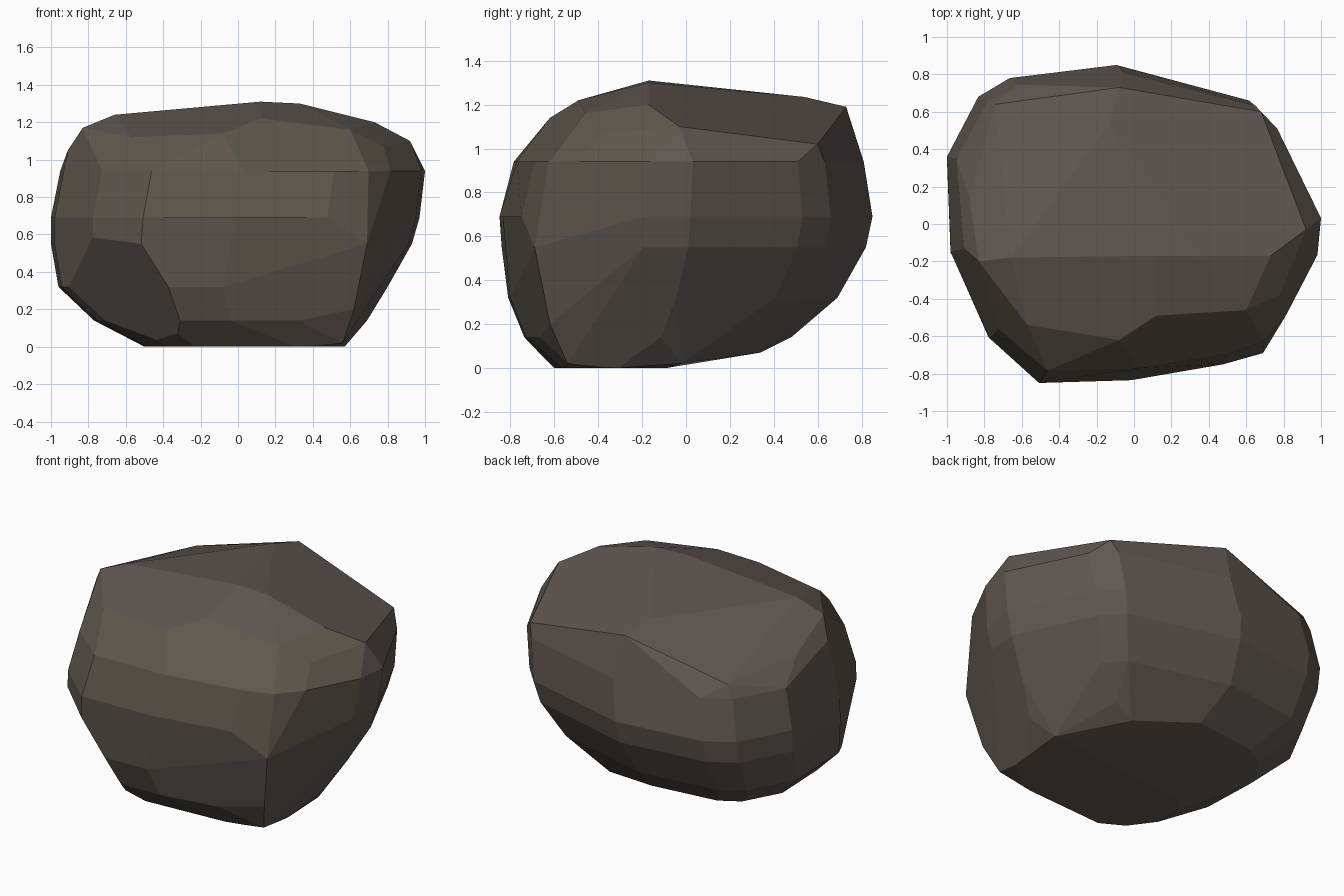
import bpy, bmesh, math
from mathutils import Vector

if "Cube" in bpy.data.objects:
    bpy.data.objects.remove(bpy.data.objects["Cube"])

# Plan outline of the boulder at its widest
outline = [(1, .02), (.98, -.19), (.81, -.53), (.69, -.68), (.5, -.75), (0, -.835),
           (-.5, -.85), (-.77, -.61), (-.98, -.15), (-1, .36), (-.83, .68), (-.66, .78),
           (-.08, .85), (.64, .66), (.76, .53)]

# Height, then the left, right, front and back limits of the outline there
levels = [(0, -.5, .57, -.6, -.03),
          (.14, -.77, .69, -.74, .48),
          (.32, -.96, .80, -.815, .69),
          (.55, -1, .93, -.84, .82),
          (.69, -1, .97, -.85, .85),
          (.94, -.95, 1, -.785, .81)]

# Ridge running left to right across the crown
ridge = [(-.91, -.13, 1.05), (-.83, -.20, 1.17), (-.66, -.18, 1.24), (.12, -.17, 1.31),
         (.33, -.17, 1.30), (.73, -.17, 1.20), (.92, -.03, 1.10)]
# Corners of the sloping plateau behind it
plateau = [(-.88, .14, 1.06), (-.74, .64, 1.02), (-.08, .73, 1.19),
           (-.13, .54, 1.235), (.68, .60, 1.02)]
# Brow in front of it
brow = [(-.57, -.54, 1.12), (-.08, -.62, 1.14),
        (.12, -.49, 1.22), (.60, -.46, 1.16), (.78, -.38, 1.07)]
# Front right corner and the underside
foot = [(.69, -.69, .55), (.62, -.62, .2), (.56, -.54, .02),
        (.58, -.02, .02), (.3, .34, .07)]

bm = bmesh.new()
for z, x0, x1, y0, y1 in levels:
    for x, y in outline:
        bm.verts.new((x0 + (x + 1) / 2 * (x1 - x0),
                      y0 + (y + .85) / 1.7 * (y1 - y0), z))
for p in ridge + plateau + brow + foot:
    bm.verts.new(p)

# Wrap everything into one solid and drop the buried points
bmesh.ops.convex_hull(bm, input=bm.verts[:])
loose = [v for v in bm.verts if not v.link_faces]
bmesh.ops.delete(bm, geom=loose, context='VERTS')


def slice_off(point, normal):
    """Cut away what lies beyond a plane and close the cut with a flat facet."""
    bmesh.ops.bisect_plane(bm, geom=bm.verts[:] + bm.edges[:] + bm.faces[:],
                           plane_co=Vector(point),
                           plane_no=Vector(normal).normalized(), clear_outer=True)
    bmesh.ops.holes_fill(bm, edges=[e for e in bm.edges if e.is_boundary], sides=0)


# Undercut lower front left corner
slice_off((-.47, -.47, 0), (-1, -1, -.76))

# Merge nearly flat neighbours into broad facets
bmesh.ops.dissolve_limit(bm, angle_limit=math.radians(8),
                         verts=bm.verts[:], edges=bm.edges[:])
bmesh.ops.recalc_face_normals(bm, faces=bm.faces[:])

# Upper front facets are a slightly more olive stone
for f in bm.faces:
    c = f.calc_center_median()
    f.material_index = 1 if f.normal.y < -.3 and .55 < c.z < 1.15 else 0
    f.smooth = False

mesh = bpy.data.meshes.new("boulder")
bm.to_mesh(mesh)
bm.free()
for name, col in [("grey brown stone", (.112, .094, .081)),
                  ("olive brown stone", (.112, .096, .073))]:
    m = bpy.data.materials.new(name)
    m.diffuse_color = (*col, 1)
    m.use_nodes = True
    m.node_tree.nodes["Principled BSDF"].inputs["Base Color"].default_value = m.diffuse_color
    mesh.materials.append(m)
obj = bpy.data.objects.new("boulder", mesh)
bpy.context.collection.objects.link(obj)
